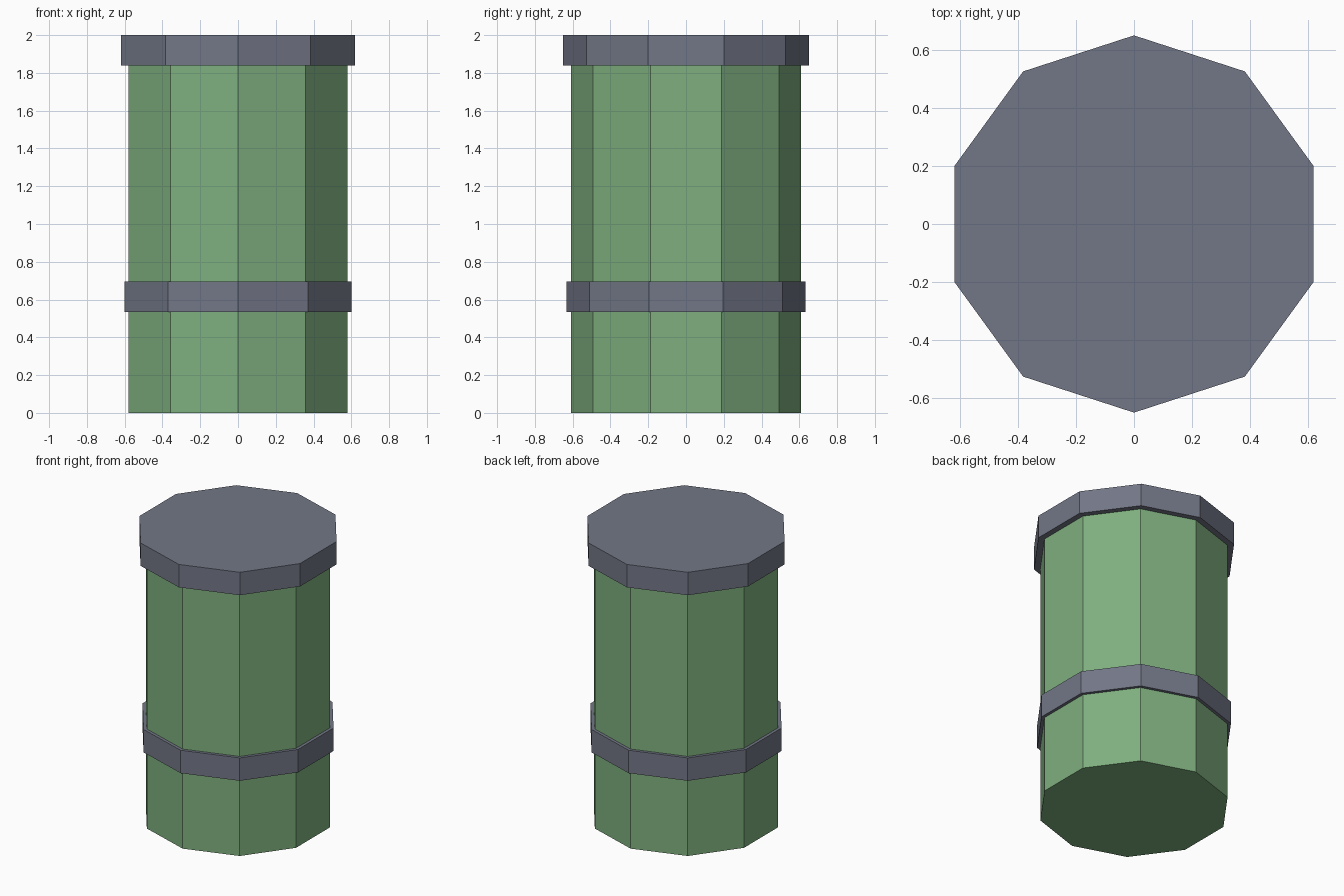
import bpy

default_cube = bpy.data.objects.get("Cube")
if default_cube:
    bpy.data.objects.remove(default_cube, do_unlink=True)

SIDES = 10


def make_material(name, color):
    mat = bpy.data.materials.new(name)
    mat.use_nodes = True
    mat.diffuse_color = color
    bsdf = next(n for n in mat.node_tree.nodes if n.type == 'BSDF_PRINCIPLED')
    bsdf.inputs["Base Color"].default_value = color
    return mat


def add_drum(name, radius, bottom, top, mat):
    """Flat-shaded ten-sided cylinder with corners on the y axis."""
    bpy.ops.mesh.primitive_cylinder_add(
        vertices=SIDES, radius=radius, depth=top - bottom,
        location=(0, 0, (bottom + top) / 2))
    obj = bpy.context.object
    obj.name = name
    obj.data.name = name
    obj.data.materials.append(mat)
    return obj


green = make_material("soft green", (0.21, 0.43, 0.21, 1))
grey = make_material("slate grey", (0.17, 0.185, 0.24, 1))

# Main barrel, its raised band and the wide cap
add_drum("body", 0.61, 0.0, 1.84, green)
add_drum("band", 0.632, 0.535, 0.695, grey)
add_drum("cap", 0.652, 1.84, 2.0, grey)
